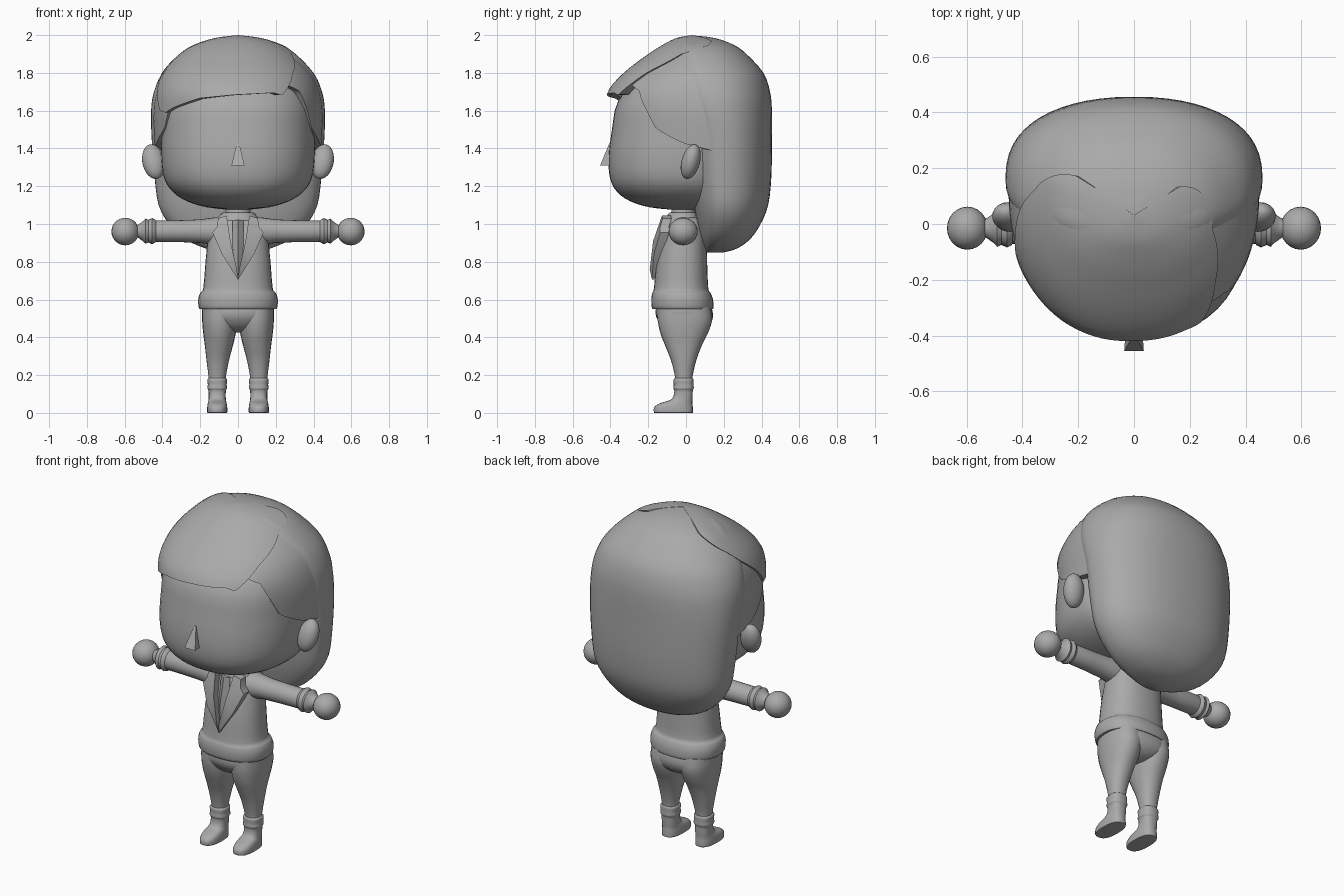
import bpy, bmesh, math
from mathutils import Vector

if "Cube" in bpy.data.objects:
    bpy.data.objects.remove(bpy.data.objects["Cube"])

mat = bpy.data.materials.new("plain grey")
mat.diffuse_color = (0.4, 0.4, 0.4, 1)
mat.use_nodes = True
mat.node_tree.nodes["Principled BSDF"].inputs["Base Color"].default_value = mat.diffuse_color


def make(name, verts, faces, angle=40):
    bm = bmesh.new()
    vs = [bm.verts.new(v) for v in verts]
    for f in faces:
        bm.faces.new([vs[i] for i in f])
    bmesh.ops.remove_doubles(bm, verts=bm.verts, dist=0.0005)
    bmesh.ops.recalc_face_normals(bm, faces=bm.faces)
    me = bpy.data.meshes.new(name)
    bm.to_mesh(me)
    bm.free()
    ob = bpy.data.objects.new(name, me)
    bpy.context.collection.objects.link(ob)
    me.materials.append(mat)
    bpy.ops.object.select_all(action='DESELECT')
    ob.select_set(True)
    bpy.context.view_layer.objects.active = ob
    bpy.ops.object.shade_smooth_by_angle(angle=math.radians(angle))
    return ob


def smooth_rows(rows, steps=3):
    """Catmull-Rom through the given rows."""
    out = []
    for i in range(len(rows) - 1):
        a, b, c, d = (rows[max(0, min(len(rows) - 1, i + k))] for k in (-1, 0, 1, 2))
        for s in range(steps):
            t = s / steps
            out.append([0.5 * (2 * q + (r - p) * t + (2 * p - 5 * q + 4 * r - u) * t * t
                               + (3 * q - p - 3 * r + u) * t ** 3)
                        for p, q, r, u in zip(a, b, c, d)])
    return out + [list(rows[-1])]


def ring_point(row, ang, n, frac, cx=0.0):
    """Point on an egg-like superellipse: row = z, half width, front y, back y."""
    z, rx, yf, yb = row[:4]
    c = yf + (yb - yf) * frac
    co, si = math.cos(ang), math.sin(ang)
    px = math.copysign(abs(co) ** (2 / n), co)
    py = math.copysign(abs(si) ** (2 / n), si)
    return (cx + rx * px, c + py * (yb - c if si > 0 else c - yf), z)


def loft(name, rows, n=2.0, frac=0.5, seg=32, steps=3, side=1, angle=40):
    """Closed stack of rings; an optional fifth value shifts the ring in x."""
    rows = smooth_rows(rows, steps)
    verts = [ring_point(r, 2 * math.pi * j / seg, n, frac, side * (r[4] if len(r) > 4 else 0))
             for r in rows for j in range(seg)]
    faces = [(i * seg + j, i * seg + (j + 1) % seg, (i + 1) * seg + (j + 1) % seg, (i + 1) * seg + j)
             for i in range(len(rows) - 1) for j in range(seg)]
    faces += [tuple(range(seg)), tuple(range((len(rows) - 1) * seg, len(rows) * seg))]
    return make(name, verts, faces, angle)


def spin_x(name, profile, side, cy, cz, seg=24):
    """Round part turned about the x axis: profile = (x, radius)."""
    verts = [(side * x, cy + r * math.cos(2 * math.pi * j / seg), cz + r * math.sin(2 * math.pi * j / seg))
             for x, r in profile for j in range(seg)]
    faces = [(i * seg + j, i * seg + (j + 1) % seg, (i + 1) * seg + (j + 1) % seg, (i + 1) * seg + j)
             for i in range(len(profile) - 1) for j in range(seg)]
    faces += [tuple(range(seg)), tuple(range((len(profile) - 1) * seg, len(profile) * seg))]
    return make(name, verts, faces)


def ball(name, loc, radii, tilt=0.0):
    seg, rings = 24, 14
    rows = []
    for i in range(rings + 1):
        a = math.pi * i / rings
        for j in range(seg):
            b = 2 * math.pi * j / seg
            x, y, z = (radii[0] * math.sin(a) * math.cos(b), radii[1] * math.sin(a) * math.sin(b),
                       radii[2] * math.cos(a))
            rows.append((loc[0] + x + z * tilt, loc[1] + y - z * 0.2 * (tilt != 0) * -1, loc[2] + z))
    faces = [(i * seg + j, i * seg + (j + 1) % seg, (i + 1) * seg + (j + 1) % seg, (i + 1) * seg + j)
             for i in range(rings) for j in range(seg)]
    bm_faces = [f for f in faces]
    return make(name, rows, bm_faces, 60)


def lerp_table(table, t):
    for a, b in zip(table, table[1:]):
        if a[0] <= t <= b[0]:
            k = (t - a[0]) / (b[0] - a[0])
            return [p + (q - p) * k for p, q in zip(a, b)]
    return list(table[0] if t < table[0][0] else table[-1])


# Hair volume shared by the front pieces
hair_rows = smooth_rows([(1.35, .45, -.40, .455), (1.5, .458, -.41, .455), (1.6, .46, -.42, .455),
                         (1.7, .445, -.415, .445), (1.8, .405, -.33, .41), (1.9, .31, -.20, .32),
                         (1.95, .23, -.12, .25), (1.985, .12, -.05, .15), (2.0, .001, .03, .031)], 4)


def hair_sheet(name, edge, scale, thick, side=1, cols=56, rows=18):
    """Thick lock hanging from the crown to an edge given as (angle, z)."""
    verts, faces = [], []
    k = 2 * rows
    for i in range(cols + 1):
        deg = edge[0][0] + (edge[-1][0] - edge[0][0]) * i / cols
        low = lerp_table(edge, deg)[1]
        line = []
        for s in range(rows):
            z = 2 - (2 - low) * (s / (rows - 1)) ** 1.7
            x, y, z = ring_point(lerp_table(hair_rows, z), math.radians(deg), 2.2, .62)
            line.append(Vector((x * scale, .1 + (y - .1) * scale, 1.3 + (z - 1.3) * (0.5 + scale / 2))))
        inner = [Vector((p.x * (1 - thick), .1 + (p.y - .1) * (1 - thick), p.z - .03 * (1 - s / rows)))
                 for s, p in enumerate(line)]
        verts += [(side * p.x, p.y, p.z) for p in line + inner[::-1]]
    for i in range(cols):
        for j in range(k):
            j2 = (j + 1) % k
            faces.append((i * k + j, i * k + j2, (i + 1) * k + j2, (i + 1) * k + j))
    faces += [tuple(range(k)), tuple(range(cols * k, cols * k + k))]
    return make(name, verts, faces, 50)


# Head
loft("head", [(1.075, .04, -.06, .1), (1.088, .16, -.19, .18), (1.12, .27, -.295, .22), (1.17, .345, -.365, .24),
              (1.24, .39, -.402, .25), (1.35, .406, -.41, .25), (1.5, .405, -.392, .25), (1.65, .392, -.36, .25),
              (1.8, .32, -.24, .24), (1.9, .18, -.1, .2)], n=2.3, frac=.62, seg=48)
make("nose", [(-.035, -.455, 1.31), (.035, -.455, 1.31), (.03, -.38, 1.31), (-.03, -.38, 1.31),
              (-.006, -.405, 1.43), (.006, -.405, 1.43), (.006, -.37, 1.43), (-.006, -.37, 1.43)],
     [(0, 1, 2, 3), (4, 5, 6, 7), (0, 1, 5, 4), (1, 2, 6, 5), (2, 3, 7, 6), (3, 0, 4, 7)], 20)

# Hair: rear mass, two side locks and the parted fringe
loft("back_hair", [(.85, .07, .11, .2), (.87, .17, .10, .27), (.92, .28, .08, .34), (1.0, .365, .06, .395),
                   (1.1, .42, .04, .435), (1.25, .442, .02, .452), (1.45, .457, .0, .455), (1.6, .46, -.05, .455),
                   (1.7, .445, -.08, .445), (1.8, .40, -.1, .41), (1.9, .305, -.1, .32), (1.95, .225, -.08, .25),
                   (1.985, .11, -.03, .15), (1.997, .01, .03, .05)], n=2.25, frac=.4, seg=56, angle=60)
lock = [(-95, 1.8), (-60, 1.76), (-43, 1.71), (-37, 1.61), (-31, 1.51), (-23, 1.47), (-14, 1.43), (5, 1.38), (20, 1.38)]
for side, label in ((1, "right"), (-1, "left")):
    hair_sheet("side_lock_" + label, lock, .975, .09, side)
hair_sheet("fringe", [(-205, 1.95), (-180, 1.86), (-163, 1.7), (-153, 1.6), (-145, 1.59), (-137, 1.615),
                      (-115, 1.665), (-90, 1.685), (-67, 1.695), (-61, 1.68), (-54, 1.73), (-46, 1.8), (-25, 1.9),
                      (0, 1.945), (20, 1.97)], 1.0, .11, cols=90)

# Jacket body and neck
loft("jacket", [(.55, .195, -.165, .135), (.555, .207, -.18, .145), (.60, .211, -.184, .143), (.635, .2, -.178, .13),
                (.66, .184, -.17, .118), (.8, .172, -.155, .112), (.92, .16, -.13, .11), (.99, .15, -.105, .10),
                (1.025, .12, -.085, .085), (1.04, .07, -.07, .06)], n=2.3)
loft("neck", [(1.0, .075, -.085, .055), (1.05, .068, -.08, .05), (1.12, .065, -.07, .05)], n=2)
loft("shirt_collar", [(1.015, .115, -.11, .075), (1.035, .105, -.105, .07), (1.058, .085, -.09, .06),
                      (1.06, .07, -.08, .05)], n=2)
# Tie with a centre ridge
make("tie", [(0, -.135, 1.02), (-.03, -.115, 1.02), (.03, -.115, 1.02), (-.03, -.14, .86), (.03, -.14, .86),
             (0, -.172, .86), (0, -.17, .72)],
     [(0, 1, 3, 5), (0, 5, 4, 2), (5, 3, 6), (5, 6, 4)], 20)

for side, label in ((1, "right"), (-1, "left")):
    # Lapels
    pts = [(.06, -.115, 1.045), (.105, -.112, 1.03), (.112, -.125, .985), (.135, -.125, .955), (.085, -.158, .84),
           (0, -.168, .705), (.006, -.18, .76), (.04, -.162, .91)]
    n = len(pts)
    verts = [(side * x, y - .012, z) for x, y, z in pts] + [(side * x, y + .035, z) for x, y, z in pts]
    tris = [(0, 1, 2), (0, 2, 7), (2, 3, 7), (3, 4, 7), (4, 6, 7), (4, 5, 6)]
    make("lapel_" + label, verts, tris + [tuple(i + n for i in t) for t in tris]
         + [(i, (i + 1) % n, (i + 1) % n + n, i + n) for i in range(n)], 30)

    # Sleeve, cuff and hand
    spin_x("sleeve_" + label, [(.06, .075), (.13, .072), (.2, .062), (.3, .058), (.45, .056), (.47, .05)],
           side, -.015, .962)
    spin_x("cuff_" + label, [(.43, .05), (.44, .062), (.455, .069), (.475, .06), (.49, .067), (.5, .055),
                             (.53, .034), (.56, .03)], side, -.015, .962)
    ball("hand_" + label, (side * .597, -.015, .96), (.073, .077, .073))
    # Ear
    ball("ear_" + label, (side * .447, .025, 1.33), (.06, .05, .092), side * .12)

    # Trouser leg
    loft("trouser_leg_" + label, [(.17, .045, -.058, .035, .11), (.2, .047, -.06, .036, .11),
                                  (.28, .06, -.08, .055, .107), (.36, .075, -.112, .085, .101),
                                  (.42, .086, -.135, .115, .098), (.49, .094, -.15, .138, .096),
                                  (.56, .095, -.15, .13, .094)], n=2.2, side=side, seg=24)
    # Boot with a rolled top
    loft("boot_" + label, [(0, .05, -.165, .035, .11), (.004, .053, -.17, .037, .11), (.03, .053, -.168, .036, .11),
                           (.05, .05, -.14, .034, .11), (.068, .046, -.085, .034, .11), (.09, .045, -.066, .035, .11),
                           (.118, .046, -.062, .036, .11), (.13, .052, -.067, .041, .11),
                           (.15, .05, -.065, .04, .11), (.175, .052, -.066, .04, .11), (.184, .045, -.06, .035, .11)],
         n=2.5, side=side, seg=24)

# Hips joining the trouser legs
loft("trouser_hips", [(.425, .03, -.05, .06), (.44, .09, -.1, .10), (.47, .165, -.135, .13), (.51, .188, -.158, .143),
                      (.55, .19, -.16, .138), (.565, .185, -.15, .13)], n=2.5)
